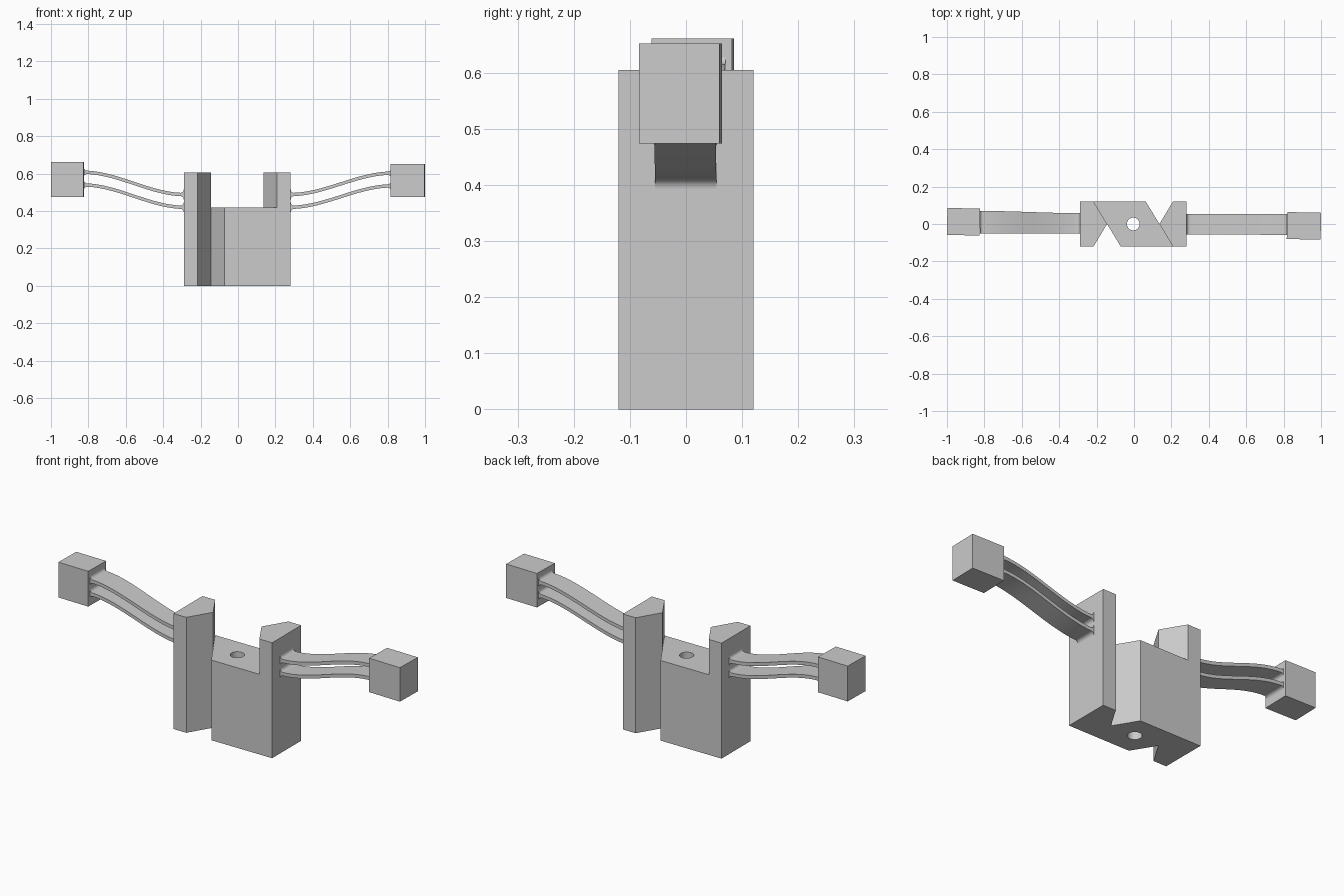
import bpy, bmesh, math

if "Cube" in bpy.data.objects:
    bpy.data.objects.remove(bpy.data.objects["Cube"], do_unlink=True)

grey = bpy.data.materials.new("plain_grey")
grey.use_nodes = True
colour = (0.6, 0.6, 0.6, 1)
grey.diffuse_color = colour
grey.node_tree.nodes["Principled BSDF"].inputs["Base Color"].default_value = colour


def finish(name, bm):
    bmesh.ops.recalc_face_normals(bm, faces=bm.faces)
    mesh = bpy.data.meshes.new(name)
    bm.to_mesh(mesh)
    bm.free()
    mesh.materials.append(grey)
    obj = bpy.data.objects.new(name, mesh)
    bpy.context.collection.objects.link(obj)
    return obj


def prism(name, outline, z0, z1):
    bm = bmesh.new()
    face = bm.faces.new([bm.verts.new((x, y, z0)) for x, y in outline])
    top = bmesh.ops.extrude_face_region(bm, geom=[face])["geom"]
    bmesh.ops.translate(bm, vec=(0, 0, z1 - z0),
                        verts=[v for v in top if isinstance(v, bmesh.types.BMVert)])
    return finish(name, bm)


def select_only(obj):
    bpy.ops.object.select_all(action="DESELECT")
    obj.select_set(True)
    bpy.context.view_layer.objects.active = obj


def cut(obj, cutter):
    cutter.hide_render = True
    mod = obj.modifiers.new("cut", "BOOLEAN")
    mod.operation, mod.solver, mod.object = "DIFFERENCE", "EXACT", cutter
    select_only(obj)
    bpy.ops.object.modifier_apply(modifier=mod.name)
    bpy.data.objects.remove(cutter, do_unlink=True)


# Central body: half an outline turned half a circle about its middle
mid, depth = -0.004, 0.12
inner, outer, edge = 0.14, 0.212, 0.286
half = [(-edge, depth), (-edge, -depth), (-outer, -depth), (-inner, 0), (-0.067, -depth)]
outline = half + [(-x, -y) for x, y in half]
body = prism("body", [(x + mid, y) for x, y in outline], 0, 0.605)

# Slanted saddle between the two towers
reach = 0.15
slant = inner + (outer - inner) * reach / depth
half = [(-slant, reach), (-inner, 0), (-inner, -reach)]
saddle = half + [(-x, -y) for x, y in half]
cut(body, prism("saddle_cutter", [(x + mid, y) for x, y in saddle], 0.42, 0.8))

# Round hole down through the middle
ring = [(mid + 0.034 * math.cos(a), 0.034 * math.sin(a))
        for a in (math.tau * i / 32 for i in range(32))]
cut(body, prism("hole_cutter", ring, -0.1, 0.7))
select_only(body)
bpy.ops.object.shade_smooth_by_angle(angle=math.radians(30))


def strip(name, x0, x1, z0, z1, y0, y1):
    """Flat S-curved spring with filleted ends; y0, y1 are (low, high) edges."""
    length, r = abs(x1 - x0), 0.017
    ends = [r * (1 - math.cos(math.pi / 2 * i / 6)) for i in range(7)]
    middle = [r + (length - 2 * r) * i / 28 for i in range(1, 28)]
    stations = ends + middle + [length - d for d in reversed(ends)]
    bm = bmesh.new()
    rings = []
    for d in stations:
        t = d / length
        s = t * t * (3 - 2 * t)
        x, z = x0 + (x1 - x0) * t, z0 + (z1 - z0) * s
        near = min(d, length - d, r)
        h = 0.009 + r - math.sqrt(max(0, r * r - (r - near) ** 2))
        lo, hi = (a + (b - a) * s for a, b in zip(y0, y1))
        rings.append([bm.verts.new((x, y, z + dz)) for y, dz in
                      ((lo, -h), (hi, -h), (hi, h), (lo, h))])
    for a, b in zip(rings, rings[1:]):
        for i in range(4):
            j = (i + 1) % 4
            bm.faces.new((a[i], a[j], b[j], b[i]))
    bm.faces.new(rings[0])
    bm.faces.new(rings[-1])
    obj = finish(name, bm)
    select_only(obj)
    bpy.ops.object.shade_smooth_by_angle(angle=math.radians(40))


def block(name, x0, x1, y, z0, z1, yaw):
    """End block, turned very slightly about the vertical."""
    hx, hy = (x1 - x0) / 2, 0.072
    c, s = math.cos(yaw), math.sin(yaw)
    corners = [(-hx, -hy), (hx, -hy), (hx, hy), (-hx, hy)]
    prism(name, [((x0 + x1) / 2 + c * a - s * b, y + s * a + c * b) for a, b in corners], z0, z1)


# Spring pairs on both sides
for level, z in (("lower", 0.42), ("upper", 0.488)):
    strip("right_%s_spring" % level, mid - edge, -0.824, z, z + 0.119,
          (-0.05, 0.058), (-0.05, 0.07))
    strip("left_%s_spring" % level, mid + edge, 0.818, z, z + 0.114,
          (-0.055, 0.054), (-0.058, 0.053))

# End blocks
block("right_end_block", -0.999, -0.824, 0.012, 0.476, 0.661, math.radians(-1.2))
block("left_end_block", 0.818, 0.999, -0.01, 0.474, 0.652, math.radians(-1.2))
